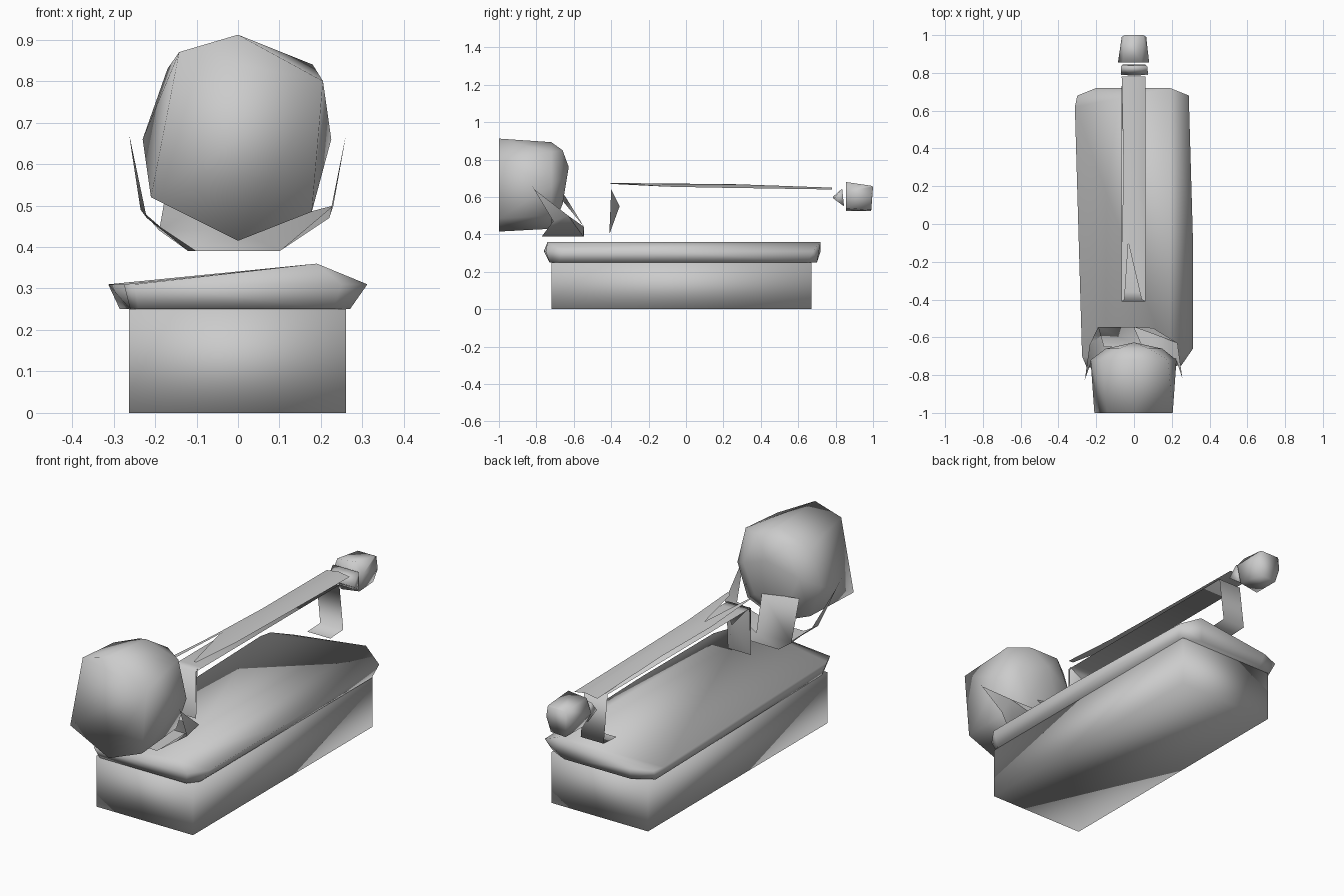
import bpy, bmesh

# One plain grey for every part
grey = bpy.data.materials.new("light_grey")
grey.diffuse_color = (0.6, 0.6, 0.6, 1)


def finish(bm, name):
    mesh = bpy.data.meshes.new(name)
    bm.to_mesh(mesh)
    bm.free()
    mesh.materials.append(grey)
    for p in mesh.polygons:
        p.use_smooth = True
    ob = bpy.data.objects.new(name, mesh)
    bpy.context.collection.objects.link(ob)
    return ob


def hull(name, points):
    """Low-poly solid wrapped around a few corner points."""
    bm = bmesh.new()
    for p in points:
        bm.verts.new(p)
    res = bmesh.ops.convex_hull(bm, input=bm.verts[:])
    loose = [v for v in bm.verts if not v.link_faces]
    bmesh.ops.delete(bm, geom=loose, context='VERTS')
    bmesh.ops.recalc_face_normals(bm, faces=bm.faces[:])
    return finish(bm, name)


def sheet(name, points, faces):
    """Thin open plate."""
    bm = bmesh.new()
    vs = [bm.verts.new(p) for p in points]
    for f in faces:
        bm.faces.new([vs[i] for i in f])
    bmesh.ops.recalc_face_normals(bm, faces=bm.faces[:])
    return finish(bm, name)


def strip(name, left, right):
    """Ribbon between two edges with the same number of points."""
    n = len(left)
    return sheet(name, left + right,
                 [(i, i + 1, n + i + 1, n + i) for i in range(n - 1)])


def ring(y, xz):
    return [(x, y, z) for x, z in xz]


# Base block
hull("base", [(x, y, z) for x in (-.263, .26) for y in (-.72, .67) for z in (0, .25)])

# Lid with an off-centre ridge and clipped corners
lid_bottom = [(-.285, .64), (-.19, .70), (.17, .70), (.27, .65),
              (.27, -.68), (.23, -.73), (-.24, -.73), (-.26, -.68)]
lid_rim = [(-.313, .62), (-.30, .68), (-.20, .72), (.29, .68), (.312, -.08),
           (.312, -.66), (.25, -.75), (-.25, -.76), (-.275, -.70)]
hull("lid", [(x, y, .25) for x, y in lid_bottom]
     + [(x, y, .31) for x, y in lid_rim]
     + [(.19, .72, .36), (.19, -.74, .36)])

# Large drum with a flat front and a domed back
hull("drum",
     ring(-1, [(0, .912), (.205, .80), (.178, .485), (0, .415), (-.21, .52), (-.142, .87)])
     + ring(-.72, [(0, .893), (.18, .84), (.225, .66), (.17, .50), (0, .43),
                   (-.17, .50), (-.23, .66), (-.17, .83)])
     + ring(-.66, [(.08, .85), (.15, .70), (.09, .56), (-.09, .56), (-.15, .70), (-.08, .85)])
     + [(0, -.627, .76)])

# Cradle under the drum, ending in two raised tips
strip("cradle",
      [(-.262, -.83, .67), (-.22, -.71, .47), (-.10, -.77, .39),
       (.10, -.77, .39), (.22, -.71, .47), (.26, -.83, .67)],
      [(-.258, -.81, .64), (-.235, -.64, .49), (-.12, -.545, .39),
       (.10, -.55, .39), (.23, -.63, .50), (.255, -.81, .64)])
sheet("cradle_back",
      [(-.235, -.64, .49), (-.12, -.545, .39), (.10, -.55, .39), (.23, -.63, .50),
       (-.19, -.545, .44), (0, -.545, .44), (-.16, -.65, .61), (.05, -.66, .58)],
      [(0, 1, 4), (1, 2, 5, 4), (2, 3, 5), (4, 5, 7, 6)])

# Top rail: folded plate with two prongs at the front
sheet("top_rail",
      [(-.065, .78, .64), (0, .78, .65), (.06, .78, .64),
       (-.055, .27, .65), (0, .27, .668), (.06, .15, .65),
       (-.065, -.10, .655), (-.03, -.10, .672), (.06, -.10, .655),
       (-.065, -.41, .675), (-.05, -.40, .67), (.06, -.41, .675), (.04, -.40, .67)],
      [(0, 1, 4, 3), (1, 2, 5, 4), (3, 4, 7, 6), (4, 5, 8, 7),
       (6, 7, 10, 9), (7, 8, 11, 12)])

# Support under the rail: front leg, lower rail, back leg and foot
side = [(-.41, .40), (-.41, .63), (-.36, .63), (.70, .63), (.73, .40), (.63, .395)]
strip("lower_rail", [(-.065, y, z) for y, z in side], [(.06, y, z) for y, z in side])
sheet("front_leg_brace",
      [(-.065, -.41, .40), (-.065, -.40, .64), (0, -.355, .55),
       (.06, -.41, .40), (.06, -.40, .64)],
      [(0, 1, 2), (3, 4, 2), (0, 2, 3)])

# Small end piece with a pointed neck
hull("eyepiece_neck", [(0, .785, .60), (-.07, .79, .59), (.075, .79, .59),
                       (-.07, .835, .645), (.07, .835, .645),
                       (-.06, .845, .55), (.06, .845, .55)])
hull("eyepiece",
     ring(.855, [(-.085, .60), (-.06, .67), (.04, .68), (.08, .63), (.06, .54), (-.04, .525)])
     + ring(.99, [(-.065, .60), (-.05, .655), (.05, .66), (.065, .60), (.04, .53), (-.04, .525)])
     + [(-.05, 1, .655), (.05, 1, .655)])
